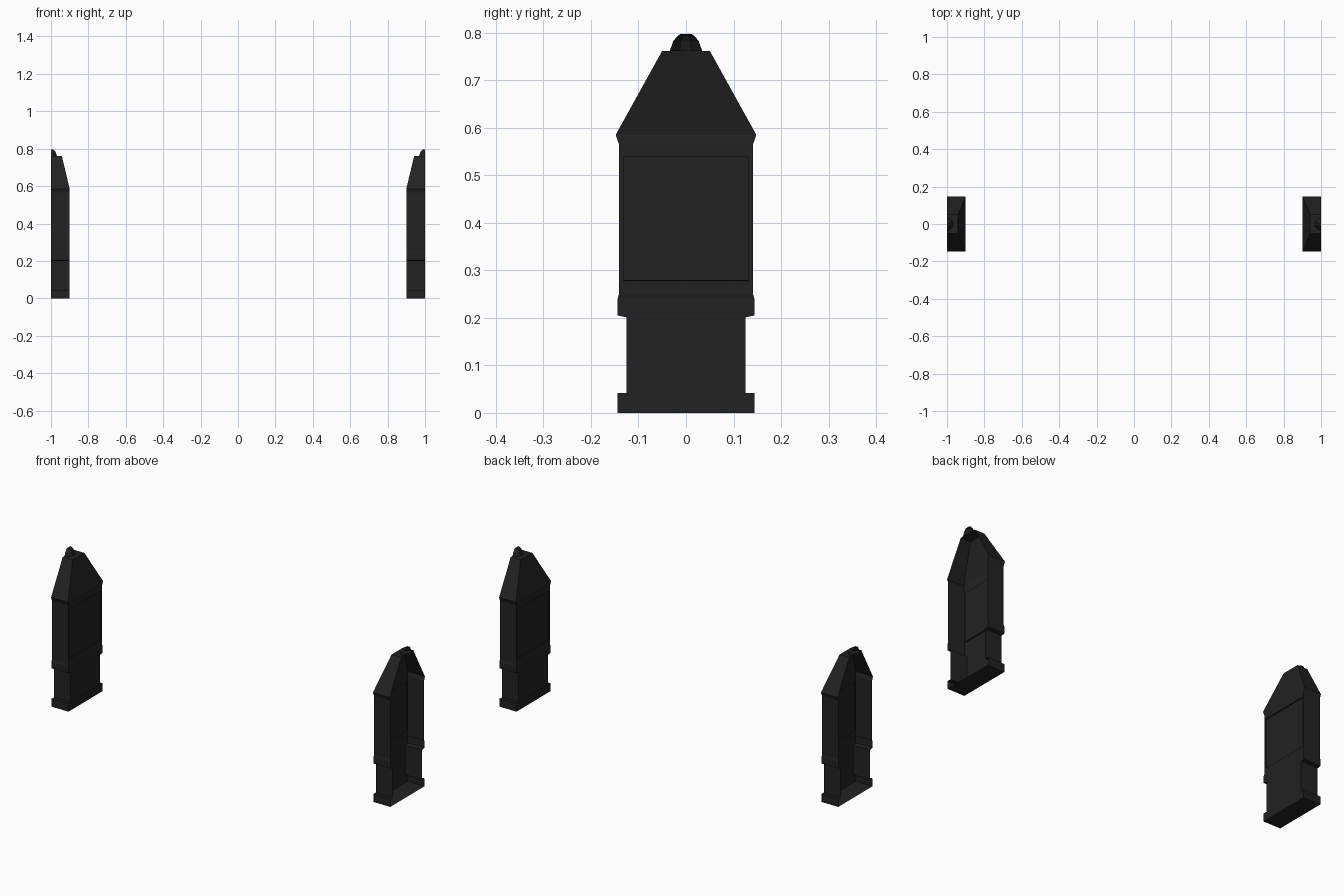
import bpy, bmesh, math

if "Cube" in bpy.data.objects:
    bpy.data.objects.remove(bpy.data.objects["Cube"])

black = bpy.data.materials.new("matte_black")
black.diffuse_color = (0.016, 0.016, 0.016, 1)
black.use_nodes = True
black.node_tree.nodes["Principled BSDF"].inputs["Base Color"].default_value = black.diffuse_color

OUTER = 1.0  # open side of each half post lies on this plane


def finish(bm, name):
    """Turn a bmesh into an object mirrored across x = 0."""
    me = bpy.data.meshes.new(name)
    bm.to_mesh(me)
    bm.free()
    me.materials.append(black)
    ob = bpy.data.objects.new(name, me)
    bpy.context.collection.objects.link(ob)
    ob.modifiers.new("other_side", 'MIRROR').use_mirror_merge = False
    return ob


def loft(name, rings, bottom=False, top=False):
    """Skin open half rings (lists of points) stacked upwards."""
    bm = bmesh.new()
    rows = [[bm.verts.new(p) for p in ring] for ring in rings]
    for a, b in zip(rows, rows[1:]):
        for i in range(len(a) - 1):
            bm.faces.new((a[i], b[i], b[i + 1], a[i + 1]))
    if bottom:
        bm.faces.new(rows[0])
    if top:
        bm.faces.new(rows[-1][::-1])
    bm.normal_update()
    return bm


def box_ring(z, half, depth):
    return [(OUTER, -half, z), (OUTER - depth, -half, z),
            (OUTER - depth, half, z), (OUTER, half, z)]


# Post shell: plinth, neck, collar, body, eave and tapered roof
profile = [(0, .144, .1), (.042, .144, .1), (.042, .125, .099),
           (.201, .125, .099), (.205, .144, .1), (.24, .144, .1),
           (.25, .141, .098), (.565, .141, .098), (.585, .148, .1),
           (.762, .05, .058)]
bm = loft("post_shell", [box_ring(*p) for p in profile], bottom=True, top=True)

# Recessed panel on the inward face of the body
face = max((f for f in bm.faces if abs(f.normal.x) > .99),
           key=lambda f: f.calc_area())
bmesh.ops.inset_region(bm, faces=[face], thickness=.013)
mid = face.calc_center_median().z
lo, hi = [], []
for v in face.verts:
    v.co.z = .54 if v.co.z > mid else .278
bmesh.ops.inset_region(bm, faces=[face], thickness=.0005)
for v in face.verts:
    v.co.x += .005
finish(bm, "post_shell")


# Finial: half of an eight-sided dome
def dome_ring(z, r):
    pts = []
    for i in range(6):
        a = math.radians((-90, -67.5, -22.5, 22.5, 67.5, 90)[i])
        k = r if 0 < i < 5 else r * math.cos(math.radians(22.5))
        pts.append((OUTER - k * math.cos(a), k * math.sin(a), z))
    pts[0] = (OUTER, -r, z)
    pts[-1] = (OUTER, r, z)
    return pts


finish(loft("finial", [dome_ring(z, r) for z, r in
                       ((.762, .034), (.782, .027), (.793, .018), (.797, .012))],
            top=True), "finial")
